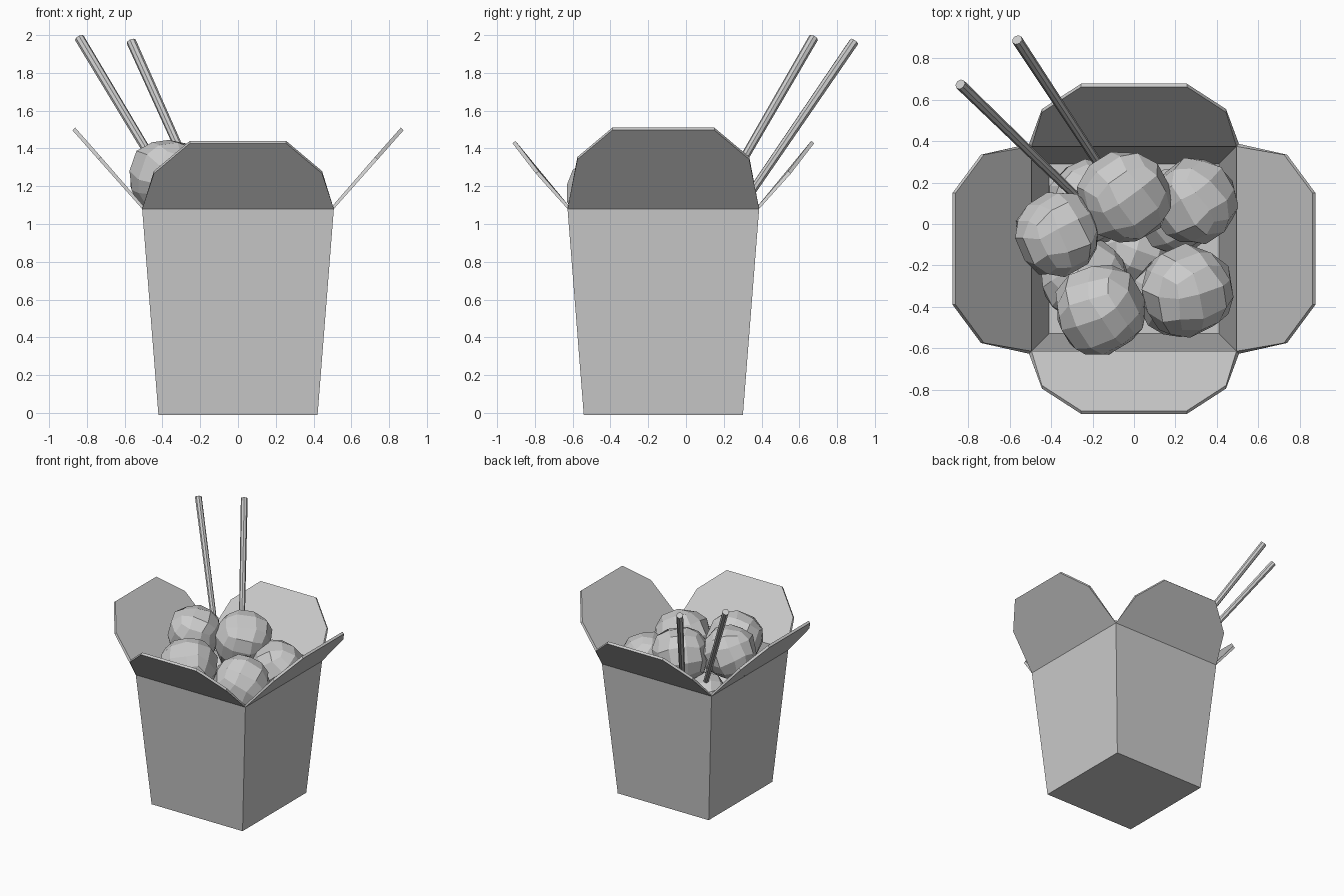
import bpy, bmesh, random
from mathutils import Vector, Euler

if "Cube" in bpy.data.objects:
    bpy.data.objects.remove(bpy.data.objects["Cube"])

random.seed(4)
CY = -0.12                      # box centre in y
BOT, TOP, RIM = 0.41, 0.495, 1.09


def make(name, bm):
    bmesh.ops.recalc_face_normals(bm, faces=bm.faces)
    mesh = bpy.data.meshes.new(name)
    bm.to_mesh(mesh)
    bm.free()
    ob = bpy.data.objects.new(name, mesh)
    bpy.context.collection.objects.link(ob)
    return ob


# Folded carton: tapered walls, floor and four flared flaps as one sheet
bm = bmesh.new()
corners = [(-1, -1), (1, -1), (1, 1), (-1, 1)]
low = [bm.verts.new((x * BOT, y * BOT + CY, 0)) for x, y in corners]
rim = [bm.verts.new((x * TOP, y * TOP + CY, RIM)) for x, y in corners]
bm.faces.new(low[::-1])
dirs = [(0, -1), (1, 0), (0, 1), (-1, 0)]
# flap outline: (distance along hinge, outward reach, rise)
front_flap = [(0.445, 0.165, 0.19), (0.255, 0.288, 0.35)]
side_flap = [(0.455, 0.23, 0.265), (0.27, 0.367, 0.42)]
flaps = []
for i, (dx, dy) in enumerate(dirs):
    j = (i + 1) % 4
    bm.faces.new((low[i], low[j], rim[j], rim[i]))
    prof = side_flap if dx else front_flap
    pts = [(s, o, h) for s, o, h in prof] + [(-s, o, h) for s, o, h in prof[::-1]]
    verts = [bm.verts.new((dx * (TOP + o) - dy * s, dy * (TOP + o) + dx * s + CY, RIM + h))
             for s, o, h in pts]
    flaps.append((rim[i], rim[j], verts))
for a, b, verts in flaps:
    bm.faces.new([a, b] + verts)
carton = make("carton", bm)
sol = carton.modifiers.new("card_thickness", "SOLIDIFY")
sol.thickness = 0.02
sol.offset = -1


# Faceted food balls: spherised 3x3 cubes, slightly irregular
def food_ball(name, loc, r):
    bm = bmesh.new()
    bmesh.ops.create_cube(bm, size=2)
    bmesh.ops.subdivide_edges(bm, edges=bm.edges[:], cuts=2, use_grid_fill=True)
    rot = Euler([random.uniform(0, 1.5) for _ in range(3)]).to_matrix()
    for v in bm.verts:
        jitter = Vector([random.uniform(-0.05, 0.05) for _ in range(3)])
        v.co = rot @ ((v.co.normalized() + jitter) * r)
    make(name, bm).location = loc


balls = [
    (-0.045, 0.13, 1.21, 0.228), (0.29, 0.11, 1.07, 0.212), (-0.37, -0.05, 1.25, 0.208),
    (-0.165, -0.415, 1.16, 0.222), (0.255, -0.325, 1.095, 0.225),
    (-0.24, -0.26, 0.86, 0.21), (0.21, -0.34, 0.75, 0.21),
    (-0.22, 0.10, 0.87, 0.21), (0.21, 0.06, 0.72, 0.21), (0.0, -0.12, 0.5, 0.21),
]
for n, (x, y, z, r) in enumerate(balls):
    food_ball(f"food_ball_{n + 1}", (x, y, z), r)


# Chopsticks leaning over the back left corner
def chopstick(name, top, end):
    top, end = Vector(top), Vector(end)
    d = top - end
    bpy.ops.mesh.primitive_cone_add(vertices=8, radius1=0.02, radius2=0.026,
                                    depth=d.length, location=(top + end) / 2)
    ob = bpy.context.object
    ob.name = name
    ob.rotation_euler = d.to_track_quat('Z', 'Y').to_euler()


chopstick("chopstick_left", (-0.84, 0.675, 1.985), (-0.10, -0.04, 0.75))
chopstick("chopstick_right", (-0.565, 0.89, 1.965), (-0.02, 0.06, 0.75))
